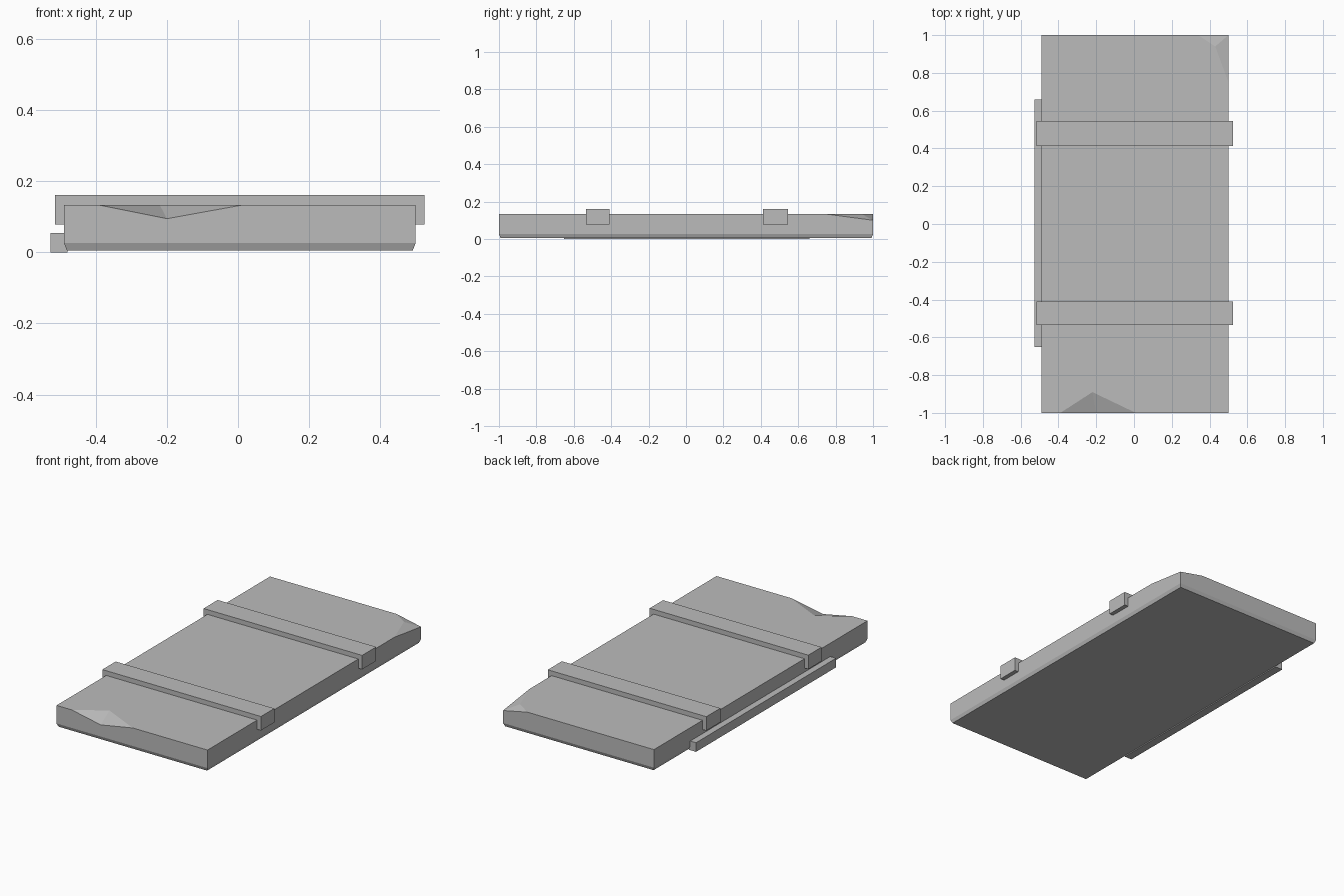
import bpy, bmesh

default = bpy.data.objects.get("Cube")
if default:
    bpy.data.objects.remove(default, do_unlink=True)

grey = bpy.data.materials.new("plain grey")
grey.use_nodes = True
colour = (0.5, 0.5, 0.5, 1)
grey.diffuse_color = colour
grey.node_tree.nodes["Principled BSDF"].inputs["Base Color"].default_value = colour


def finish(name, bm):
    bmesh.ops.recalc_face_normals(bm, faces=bm.faces)
    mesh = bpy.data.meshes.new(name)
    bm.to_mesh(mesh)
    bm.free()
    mesh.materials.append(grey)
    obj = bpy.data.objects.new(name, mesh)
    bpy.context.collection.objects.link(obj)
    return obj


def box(name, low, high):
    bm = bmesh.new()
    bmesh.ops.create_cube(bm, size=1)
    for v in bm.verts:
        v.co = [(a + b) / 2 + c * (b - a) for a, b, c in zip(low, high, v.co)]
    return finish(name, bm)


# Slab: bevelled underside, chipped front edge and chipped back corner
LEFT, RIGHT, TOP = -0.49, 0.5, 0.133
bm = bmesh.new()


def ring(x0, x1, y, z):
    return [bm.verts.new((a, b, z)) for a, b in
            ((x0, -y), (x1, -y), (x1, y), (x0, y))]


base = ring(LEFT + 0.008, RIGHT - 0.008, 0.992, 0.006)
rim = ring(LEFT, RIGHT, 1, 0.026)
outline = [(LEFT, -1), (-0.39, -1), (-0.22, -0.89), (0.01, -1), (RIGHT, -1),
           (RIGHT, 0.75), (0.43, 0.94), (0.34, 1), (LEFT, 1)]
top = [bm.verts.new((x, y, TOP)) for x, y in outline]
front_left, chip_a, chip_in, chip_b, front_right, cut_a, cut_in, cut_b, back_left = top
chip_low = bm.verts.new((-0.2, -1, 0.095))
corner_low = bm.verts.new((RIGHT, 1, 0.1))

bm.faces.new(base)
bm.faces.new(top)
for i in range(4):
    j = (i + 1) % 4
    bm.faces.new((base[i], base[j], rim[j], rim[i]))
bm.faces.new((rim[0], rim[1], front_right, chip_b, chip_low, chip_a, front_left))
bm.faces.new((rim[1], rim[2], corner_low, cut_a, front_right))
bm.faces.new((rim[2], rim[3], back_left, cut_b, corner_low))
bm.faces.new((rim[3], rim[0], front_left, back_left))
for a, b, low in ((chip_a, chip_in, chip_low), (chip_in, chip_b, chip_low),
                  (cut_a, cut_in, corner_low), (cut_in, cut_b, corner_low)):
    bm.faces.new((a, b, low))
finish("slab", bm)

# Crossing straps that overhang both sides
for name, y0, y1 in (("front_strap", -0.535, -0.41), ("back_strap", 0.413, 0.545)):
    box(name, (-0.515, y0, 0.078), (0.525, y1, 0.161))

# Low rail along one long side
box("side_rail", (-0.528, -0.652, 0), (-0.48, 0.66, 0.054))
